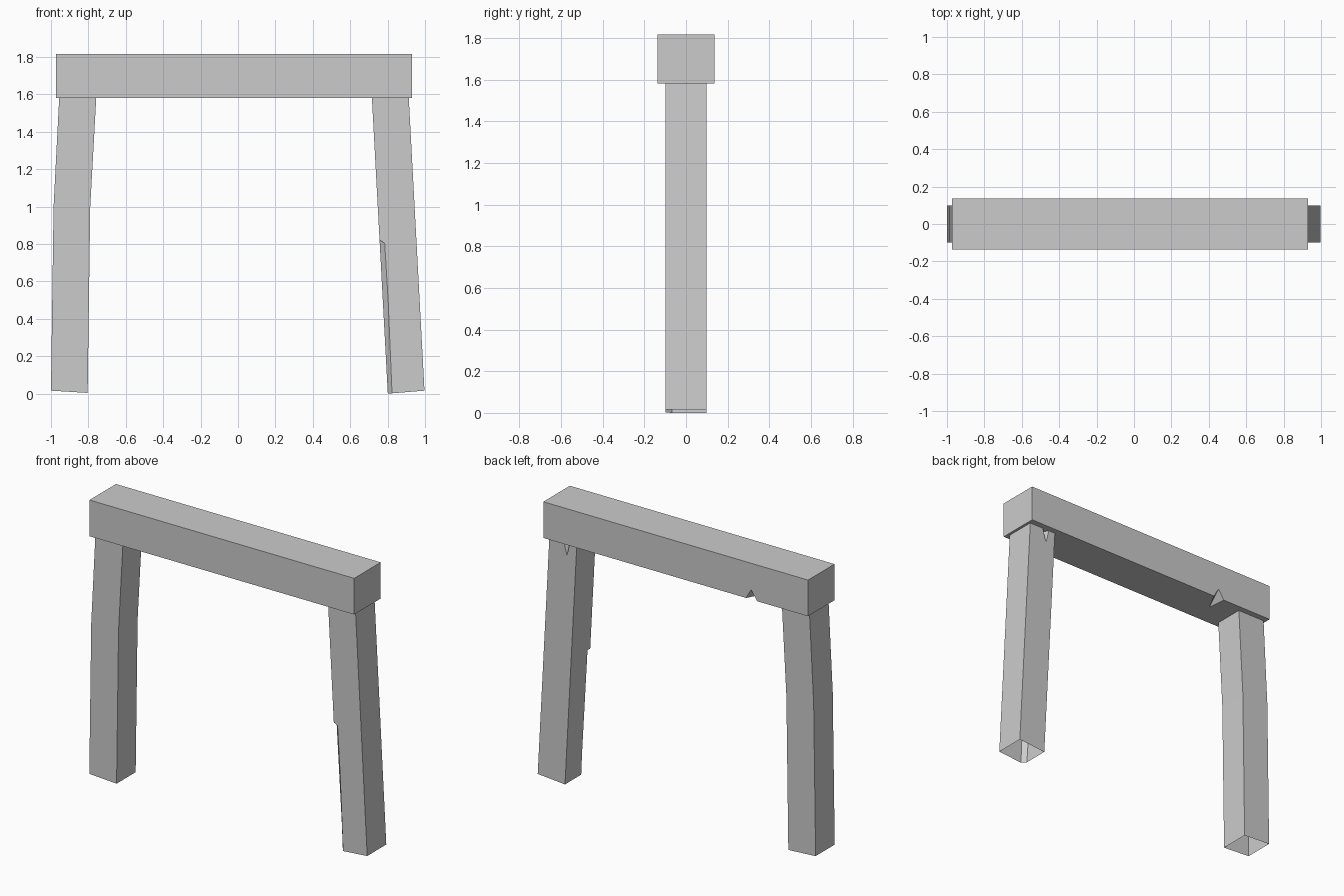
import bpy, bmesh
from mathutils import Vector

cube = bpy.data.objects.get("Cube")
if cube:
    bpy.data.objects.remove(cube)

grey = bpy.data.materials.new("plain_grey")
grey.use_nodes = True
grey.diffuse_color = (0.6, 0.6, 0.6, 1)
grey.node_tree.nodes["Principled BSDF"].inputs["Base Color"].default_value = grey.diffuse_color

LEG_Y, BEAM_Y, BEAM_LOW, BEAM_TOP = 0.098, 0.136, 1.581, 1.816


def add_object(name, bm):
    bmesh.ops.recalc_face_normals(bm, faces=bm.faces)
    mesh = bpy.data.meshes.new(name)
    bm.to_mesh(mesh)
    bm.free()
    mesh.materials.append(grey)
    obj = bpy.data.objects.new(name, mesh)
    bpy.context.collection.objects.link(obj)
    return obj


def loft(name, sections, half):
    """Solid post through sections of (outer x, outer z, inner x, inner z)."""
    bm = bmesh.new()
    rings = [[bm.verts.new(p) for p in ((xo, -half, zo), (xi, -half, zi),
                                        (xi, half, zi), (xo, half, zo))]
             for xo, zo, xi, zi in sections]
    for low, high in zip(rings, rings[1:]):
        for i in range(4):
            j = (i + 1) % 4
            bm.faces.new((low[i], low[j], high[j], high[i]))
    bm.faces.new(rings[0])
    bm.faces.new(rings[-1])
    return add_object(name, bm)


def hull(name, points):
    bm = bmesh.new()
    for p in points:
        bm.verts.new(p)
    bmesh.ops.convex_hull(bm, input=bm.verts)
    return add_object(name, bm)


def gouge(name, a, b, tip, inner):
    """Splinter-shaped cutter across an edge, oversized outside the solid."""
    a, b, tip, inner = map(Vector, (a, b, tip, inner))
    mid, run = (tip + inner) / 2, (tip - inner) / 2
    return hull(name, (2 * a - mid, 2 * b - mid, tip + run, inner - run))


def cut(obj, cutter):
    mod = obj.modifiers.new("chip", 'BOOLEAN')
    mod.operation, mod.solver, mod.object = 'DIFFERENCE', 'EXACT', cutter
    bpy.context.view_layer.update()
    with bpy.context.temp_override(object=obj, active_object=obj, selected_objects=[obj]):
        bpy.ops.object.modifier_apply(modifier=mod.name)
    bpy.data.objects.remove(cutter)


def open_ends(obj):
    bm = bmesh.new()
    bm.from_mesh(obj.data)
    bm.normal_update()
    ends = [f for f in bm.faces if abs(f.normal.z) > 0.95
            and not 0.1 < f.calc_center_median().z < 1.5]
    bmesh.ops.delete(bm, geom=ends, context='FACES')
    bm.to_mesh(obj.data)
    bm.free()


# Lintel with a splinter missing from its lower back edge
beam = loft("top_beam", [(-0.972, BEAM_LOW, 0.93, BEAM_LOW),
                         (-0.972, BEAM_TOP, 0.93, BEAM_TOP)], BEAM_Y)
cut(beam, gouge("beam_chip", (-0.527, BEAM_Y, BEAM_LOW), (-0.606, BEAM_Y, BEAM_LOW),
                (-0.563, BEAM_Y, 1.644), (-0.595, 0.01, BEAM_LOW)))

# Right post, bent at mid height
right_post = loft("right_post", [(-1.0, 0.016, -0.804, 0.004), (-0.986, 1.0, -0.79, 1.0),
                                 (-0.956, BEAM_LOW, -0.758, BEAM_LOW)], LEG_Y)

# Left post, straight but leaning
left_post = loft("left_post", [(0.997, 0.016, 0.801, 0.0),
                               (0.913, BEAM_LOW, 0.716, BEAM_LOW)], LEG_Y)

# Long broken strip on the inner front edge of the left post
strip = []
for level in ("low", "high"):
    for dx, dy, z in ((2, -1, 0.79), (-1, 2, 0.835), (-1, -1, 0.835)):
        z = z if level == "high" else -0.1
        width = 0.022 + 0.006 * z
        strip.append((0.801 - 0.0538 * z + dx * width, -LEG_Y + dy * 0.028, z))
cut(left_post, hull("edge_chip", strip))

# Small split at the top of the left post's back
cut(left_post, gouge("post_chip", (0.812, LEG_Y, BEAM_LOW), (0.765, LEG_Y, BEAM_LOW),
                     (0.787, LEG_Y, 1.49), (0.787, 0.06, BEAM_LOW)))

# The posts are hollow shells
for post in (left_post, right_post):
    open_ends(post)
